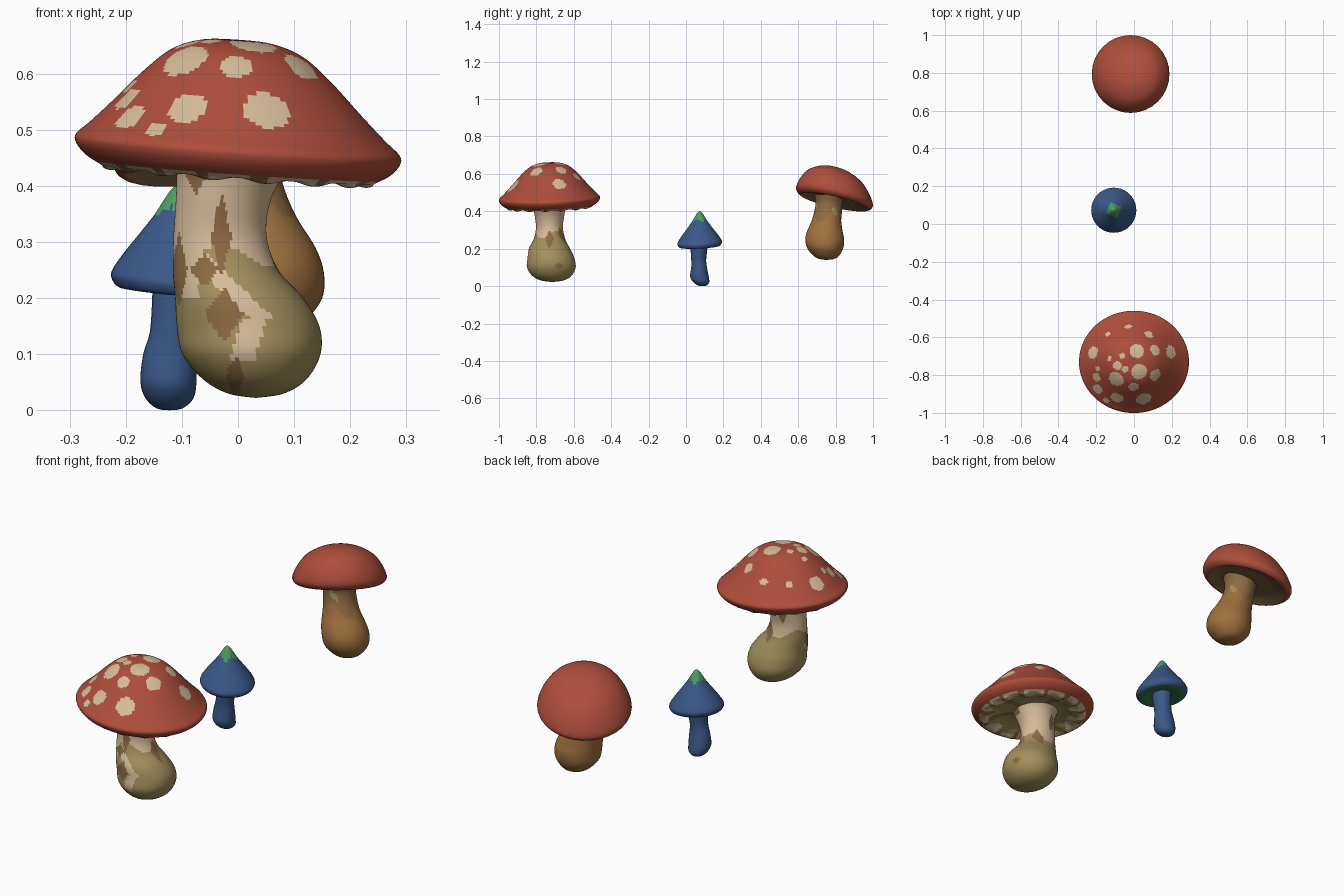
import bpy, bmesh, math
from mathutils import Vector


def mat(name, r, g, b):
    m = bpy.data.materials.new(name)
    m.diffuse_color = (r, g, b, 1)
    return m


RED = mat("cap red", 0.42, 0.075, 0.043)
CREAM = mat("cream", 0.68, 0.51, 0.32)
OLIVE = mat("olive", 0.36, 0.275, 0.105)
BROWN = mat("patch brown", 0.27, 0.145, 0.055)
ORANGE = mat("orange brown", 0.35, 0.165, 0.047)
GILL = mat("gill brown", 0.22, 0.135, 0.065)
BLUE = mat("blue", 0.042, 0.098, 0.25)
GREEN = mat("tip green", 0.075, 0.34, 0.12)
DKGREEN = mat("under green", 0.035, 0.18, 0.06)


def spline(pts, sub):
    """Catmull-Rom resampling of a list of tuples."""
    pts = [Vector(p) for p in pts]
    out = []
    for i in range(len(pts) - 1):
        a, b, c, d = pts[max(i - 1, 0)], pts[i], pts[i + 1], pts[min(i + 2, len(pts) - 1)]
        for k in range(sub):
            t = k / sub
            out.append(0.5 * (2 * b + (c - a) * t + (2 * a - 5 * b + 4 * c - d) * t * t
                              + (3 * b - a - 3 * c + d) * t ** 3))
    return out + [pts[-1]]


def loft(name, rings, sub, segs, mats, paint, tilt=(0, 0), bump=None):
    """Rings are (cx, cy, z, rx, ry); paint(face centre, angle, ring position) gives the slot."""
    rs = spline(rings, sub)
    bm = bmesh.new()
    rows = []
    for i, (cx, cy, z, rx, ry) in enumerate(rs):
        row = []
        for s in range(segs):
            a = 2 * math.pi * s / segs
            dx, dy = max(rx, 0) * math.cos(a), max(ry, 0) * math.sin(a)
            dz = bump(a, i / sub) if bump else 0
            row.append(bm.verts.new((cx + dx, cy + dy, z + dz + tilt[0] * dx + tilt[1] * dy)))
        rows.append(row)
    for i in range(len(rows) - 1):
        for s in range(segs):
            t = (s + 1) % segs
            f = bm.faces.new((rows[i][s], rows[i][t], rows[i + 1][t], rows[i + 1][s]))
            f.smooth = True
            f.material_index = paint(f.calc_center_median(), 2 * math.pi * (s + 0.5) / segs, (i + 0.5) / sub)
    bmesh.ops.remove_doubles(bm, verts=bm.verts, dist=1e-5)
    bmesh.ops.recalc_face_normals(bm, faces=bm.faces)
    me = bpy.data.meshes.new(name)
    bm.to_mesh(me)
    bm.free()
    for m in mats:
        me.materials.append(m)
    ob = bpy.data.objects.new(name, me)
    bpy.context.collection.objects.link(ob)
    return ob


def cap(cx, cy, prof, sy=1.0):
    return [(cx, cy, z, r, r * sy) for r, z in prof]


# --- Spotted mushroom: cap with scalloped underside ---
def paint_spotted(c, a, u):
    if u < 9.0:
        return 0
    if u < 11 + 0.4 * math.sin(9 * a):
        return 1 if math.sin(15 * a + math.sin(3 * a)) > -0.75 else 3
    return 3 if math.sin(5 * a) + math.sin(8 * a + 1) > 1.1 else 2


spotted = loft("spotted_cap", cap(0, -0.73, [
    (0, 0.66), (0.06, 0.657), (0.115, 0.638), (0.165, 0.597), (0.22, 0.54), (0.262, 0.498),
    (0.288, 0.474), (0.289, 0.458), (0.275, 0.44), (0.255, 0.427), (0.23, 0.417), (0.2, 0.424),
    (0.14, 0.44), (0.08, 0.44), (0, 0.44)], 0.93),
    8, 144, [RED, CREAM, OLIVE, BROWN], paint_spotted, (-0.07, 0.03),
    lambda a, u: 0.004 * math.sin(15 * a) if 9.5 < u < 11.5 else 0)

# Cream spots: x, y, radius on the cap's upper side
SPOTS = [(-.215, -.685, .034), (-.09, -.75, .024), (.015, -.675, .038), (.11, -.665, .03),
         (.195, -.68, .035), (-.14, -.58, .016), (-.035, -.545, .018), (.08, -.585, .024),
         (-.095, -.82, .042), (.03, -.785, .042), (.115, -.80, .034), (-.2, -.815, .026),
         (-.19, -.875, .03), (-.09, -.92, .034), (.048, -.925, .042), (0, -.865, .028),
         (-.148, -.935, .017), (-.13, -.71, .014), (-.05, -.77, .018), (-.19, -.765, .013),
         (-.06, -.70, .015)]
top = [p for p in spotted.data.polygons if p.normal.z > 0.2]
for x, y, r in SPOTS:
    near = min(top, key=lambda p: (p.center.x - x) ** 2 + (p.center.y - y) ** 2).center.copy()
    for p in top:
        if (p.center - near).length < r:
            p.material_index = 1


# Stem: cream above, olive bulb below, with brown blotches and a pale streak
def paint_stem(c, a, u):
    x, z, front = c.x, c.z, c.y < -0.73
    if front:
        for bx, bz, w, h in [(-.025, .17, .035, .05), (-.105, .25, .015, .07), (-.03, .31, .018, .08),
                             (-.005, .06, .018, .04), (-.075, .42, .022, .035), (.085, .42, .03, .015),
                             (-.06, .25, .025, .03)]:
            if abs(x - bx) / w + abs(z - bz) / h < 1:
                return 2
        sx = -0.08 + (0.28 - z) * 1.05 if z > 0.165 else 0.03 - (0.165 - z) * 0.3
        if 0.09 < z < 0.29 and abs(x - sx) < 0.022:
            return 0
        if x < -0.07 and z > 0.2:
            return 0
    else:
        y = c.y + 0.73
        if abs(x - 0.02) / .025 + abs(z - .27) / .05 < 1 or abs(x + .05) / .02 + abs(z - .37) / .05 < 1:
            return 2
    if x > 0.03:
        if abs(c.y + .73) / .025 + abs(z - .25) / .05 < 1 or abs(c.y + .68) / .025 + abs(z - .11) / .02 < 1:
            return 2
    return 0 if z > 0.275 + 0.02 * math.sin(3 * a) else 1


loft("spotted_stem", [
    (-.01, -.73, .45, .11, .105), (-.015, -.73, .42, .095, .088), (-.027, -.73, .37, .084, .078),
    (-.032, -.73, .31, .083, .072), (-.022, -.73, .25, .094, .085), (.002, -.73, .2, .114, .11),
    (.018, -.722, .15, .127, .125), (.024, -.72, .1, .123, .13), (.03, -.717, .055, .092, .105),
    (.032, -.715, .03, .05, .06), (.032, -.715, .022, 0, 0)],
    8, 96, [CREAM, OLIVE, BROWN], paint_stem)

# --- Blue mushroom: pointed cap with green tip and green underside ---
loft("blue_cap", cap(-0.107, 0.073, [
    (0, .402), (.014, .39), (.042, .345), (.07, .307), (.098, .27), (.117, .24), (.118, .224),
    (.105, .21), (.075, .212), (.045, .22), (0, .22)]),
    4, 40, [BLUE, GREEN, DKGREEN],
    lambda c, a, u: 1 if u < 1.8 + 0.2 * math.sin(4 * a) else (2 if u > 7 else 0), (-0.09, 0.05))
loft("blue_stem", [
    (-.107, .07, .24, .045, .047), (-.11, .069, .2, .043, .045), (-.117, .068, .14, .04, .04),
    (-.122, .07, .1, .047, .042), (-.124, .072, .05, .05, .05), (-.122, .082, .02, .042, .042),
    (-.122, .088, .003, .022, .022), (-.122, .088, 0, 0, 0)],
    3, 24, [BLUE], lambda c, a, u: 0)

# --- Plain red mushroom: tilted dome cap, brown underside ---
loft("red_cap", cap(-0.018, 0.794, [
    (0, .635), (.055, .63), (.105, .612), (.15, .582), (.185, .535), (.204, .49), (.203, .466),
    (.185, .45), (.165, .456), (.12, .468), (.07, .465), (0, .465)]),
    3, 32, [RED, GILL], lambda c, a, u: 1 if u > 7.3 else 0, (0.17, -0.22))


# Stem: brown neck, orange bulb, a few olive flecks
def paint_red_stem(c, a, u):
    if c.z > 0.34 and math.sin(4 * a + 30 * c.z) + math.sin(50 * c.z + a) > 1.65:
        return 2
    return 1 if c.z > 0.37 + 0.03 * math.sin(3 * a) else 0


loft("red_stem", [
    (-.003, .77, .49, .085, .085), (0, .765, .45, .073, .072), (.008, .76, .4, .073, .074),
    (.022, .75, .345, .082, .08), (.04, .742, .29, .098, .096), (.05, .742, .245, .103, .104),
    (.052, .745, .2, .098, .095), (.054, .75, .162, .068, .068), (.055, .752, .145, .04, .04),
    (.055, .752, .14, 0, 0)],
    5, 48, [ORANGE, BROWN, OLIVE], paint_red_stem)
